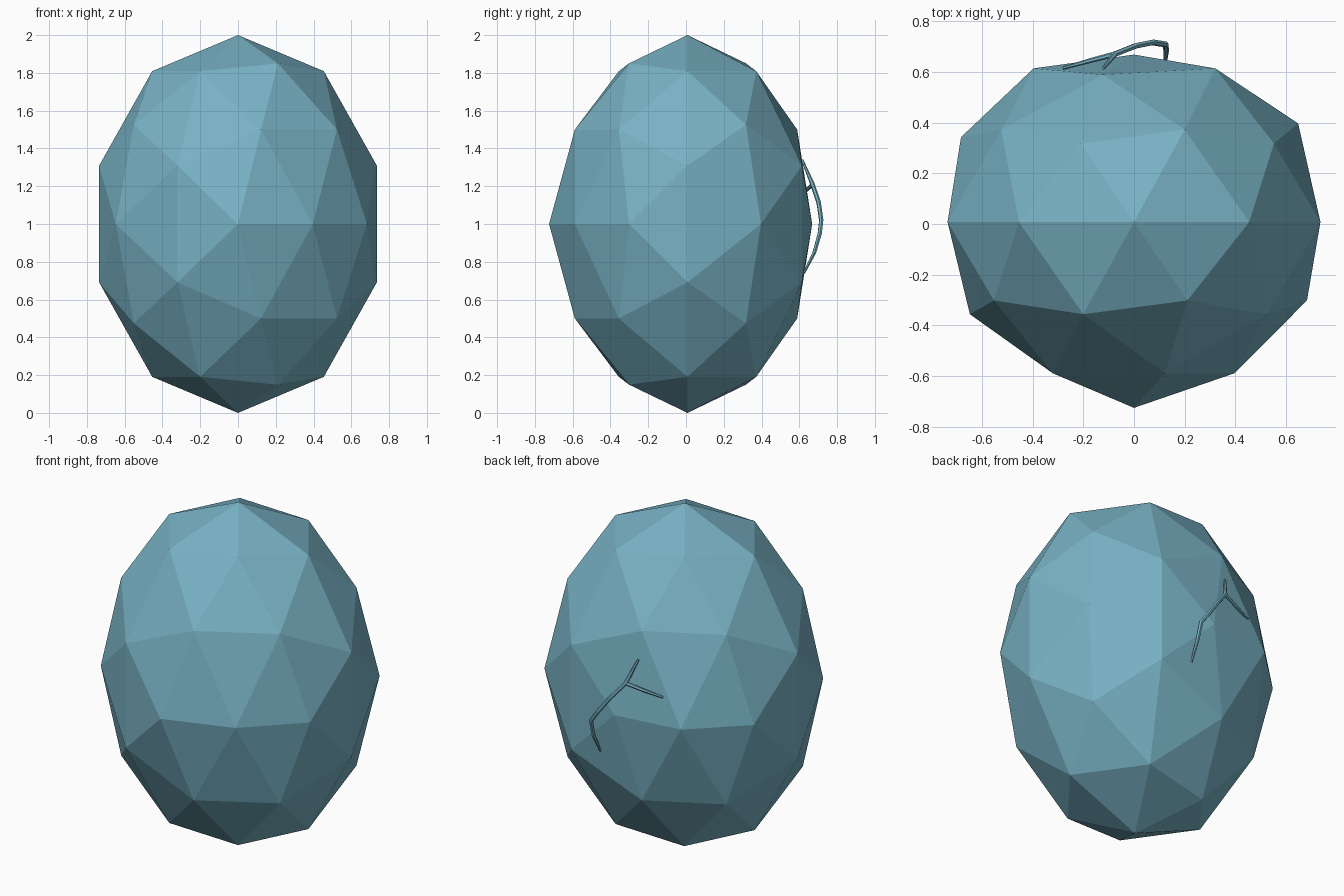
import bpy
import bmesh
import math
from mathutils import Matrix

cube = bpy.data.objects.get("Cube")
if cube:
    bpy.data.objects.remove(cube, do_unlink=True)

# Single blue-grey colour
blue = bpy.data.materials.new("dusty_blue")
blue.use_nodes = True
colour = (0.188, 0.445, 0.555, 1)
blue.diffuse_color = colour
blue.node_tree.nodes["Principled BSDF"].inputs["Base Color"].default_value = colour


def add_object(name, data):
    data.materials.append(blue)
    obj = bpy.data.objects.new(name, data)
    bpy.context.collection.objects.link(obj)
    return obj


# Faceted egg body: an icosphere with its poles facing front and back
bm = bmesh.new()
bmesh.ops.create_icosphere(bm, subdivisions=2, radius=1)
bmesh.ops.rotate(bm, verts=bm.verts, matrix=Matrix.Rotation(math.pi / 2, 3, 'X'))
for v in bm.verts:
    x, y, z = v.co
    v.co.x = x * 0.773 * (1 - 0.03 * abs(y))
    v.co.y = y * 0.692
    if abs(y) < 0.6:
        v.co.y += 0.008
    if y > 0.99:
        v.co.y = 0.668
    elif y < -0.99:
        v.co.y = -0.725
    elif y > 0.2 and abs(z) < 0.4:
        v.co.y += 0.025
    v.co.z = z + 1
bmesh.ops.recalc_face_normals(bm, faces=bm.faces)
mesh = bpy.data.meshes.new("egg_body")
bm.to_mesh(mesh)
bm.free()
add_object("egg_body", mesh)


# Thin forked stem arching off the back
def add_stem(name, points):
    curve = bpy.data.curves.new(name, 'CURVE')
    curve.dimensions = '3D'
    curve.bevel_depth = 0.012
    curve.bevel_resolution = 1
    curve.use_fill_caps = True
    spline = curve.splines.new('POLY')
    spline.points.add(len(points) - 1)
    for p, (x, y, z, r) in zip(spline.points, points):
        p.co = (x, y, z, 1)
        p.radius = r
    spline.use_smooth = False
    add_object(name, curve)


add_stem("back_stem", [
    (-0.12, 0.615, 1.34, 0.5), (-0.075, 0.67, 1.21, 1),
    (0.005, 0.702, 1.115, 1), (0.075, 0.716, 1.02, 1),
    (0.125, 0.708, 0.95, 1), (0.127, 0.68, 0.85, 0.9),
    (0.122, 0.625, 0.74, 0.5)])
add_stem("back_stem_branch", [
    (-0.075, 0.67, 1.21, 0.9), (-0.17, 0.645, 1.185, 0.8),
    (-0.28, 0.615, 1.16, 0.5)])
